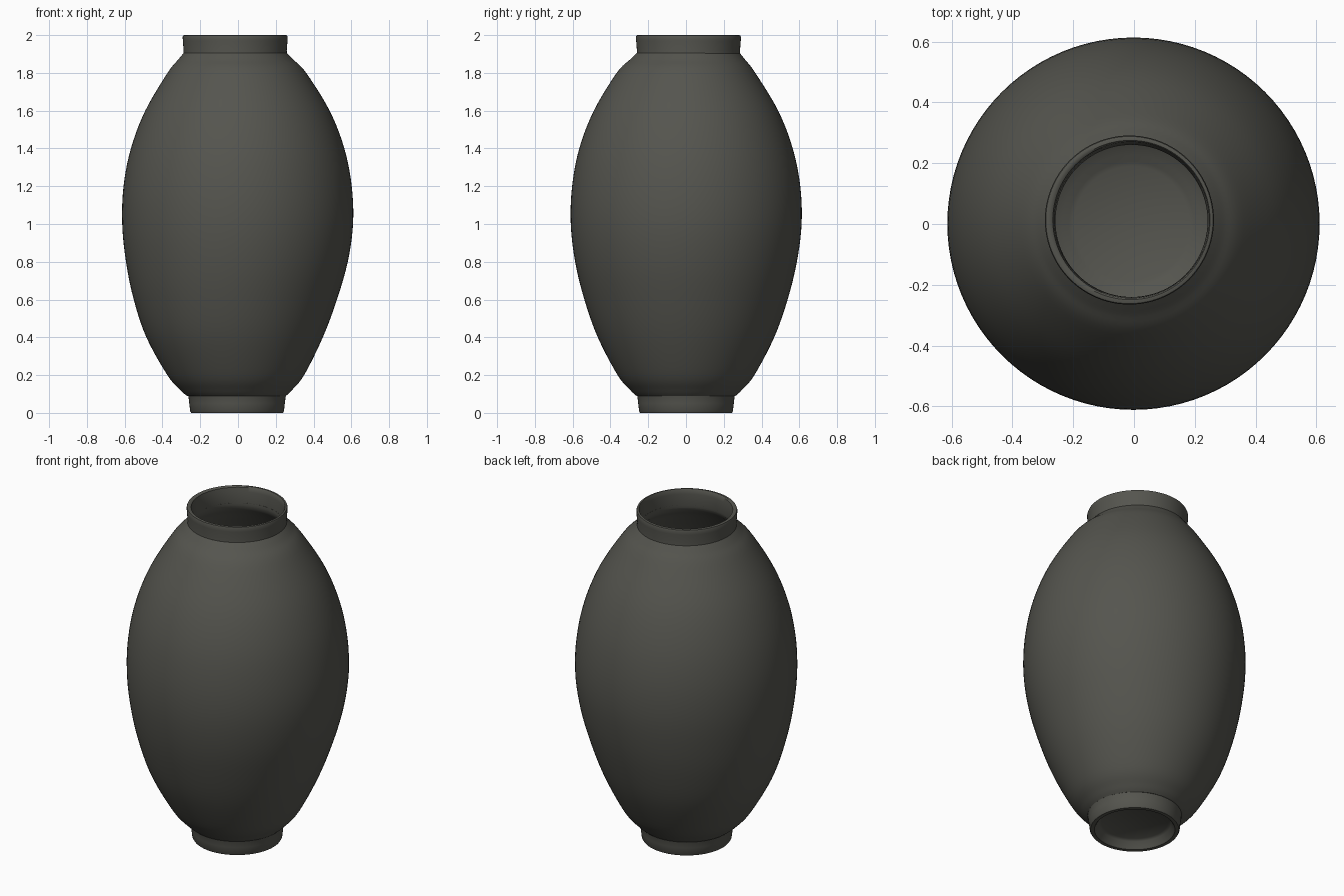
import bpy, bmesh, math

if "Cube" in bpy.data.objects:
    bpy.data.objects.remove(bpy.data.objects["Cube"])

SEGMENTS = 96

clay = bpy.data.materials.new("dark grey clay")
clay.diffuse_color = (0.09, 0.09, 0.077, 1)
clay.use_nodes = True
clay.node_tree.nodes["Principled BSDF"].inputs["Base Color"].default_value = clay.diffuse_color


def smooth(points, steps=5):
    """Catmull-Rom curve through (z, radius, centre x, centre y) rings."""
    out = []
    for i in range(len(points) - 1):
        p0, p1 = points[max(i - 1, 0)], points[i]
        p2, p3 = points[i + 1], points[min(i + 2, len(points) - 1)]
        for s in range(steps):
            t = s / steps
            out.append(tuple(
                0.5 * (2 * b + (c - a) * t + (2 * a - 5 * b + 4 * c - d) * t ** 2
                       + (3 * b - a - 3 * c + d) * t ** 3)
                for a, b, c, d in zip(p0, p1, p2, p3)))
    return out + [points[-1]]


def lathe(name, rings, closed=False, cap_start=False, cap_end=False):
    """Skin a stack of circles, each with its own radius and centre."""
    bm = bmesh.new()
    loops = []
    for z, r, cx, cy in rings:
        loops.append([bm.verts.new((cx + r * math.cos(2 * math.pi * k / SEGMENTS),
                                    cy + r * math.sin(2 * math.pi * k / SEGMENTS), z))
                      for k in range(SEGMENTS)])
    pairs = list(zip(loops, loops[1:]))
    if closed:
        pairs.append((loops[-1], loops[0]))
    for a, b in pairs:
        for k in range(SEGMENTS):
            n = (k + 1) % SEGMENTS
            bm.faces.new((a[k], a[n], b[n], b[k]))
    if cap_start:
        bm.faces.new(loops[0][::-1])
    if cap_end:
        bm.faces.new(loops[-1])
    bmesh.ops.recalc_face_normals(bm, faces=bm.faces)
    mesh = bpy.data.meshes.new(name)
    bm.to_mesh(mesh)
    bm.free()
    mesh.materials.append(clay)
    obj = bpy.data.objects.new(name, mesh)
    bpy.context.collection.objects.link(obj)
    bpy.ops.object.select_all(action='DESELECT')
    obj.select_set(True)
    bpy.context.view_layer.objects.active = obj
    bpy.ops.object.shade_smooth_by_angle(angle=math.radians(40))
    return obj


# Hollow egg-shaped body, leaning slightly off axis at the ends
outer = smooth([
    (0.09, 0.262, -0.008, 0.0), (0.12, 0.295, -0.01, 0.0),
    (0.20, 0.362, -0.012, 0.0), (0.40, 0.467, -0.018, 0.0),
    (0.60, 0.538, -0.014, 0.0), (0.80, 0.587, -0.006, 0.0),
    (1.00, 0.611, -0.002, 0.001), (1.20, 0.604, -0.002, 0.001),
    (1.40, 0.565, -0.002, 0.0), (1.60, 0.488, -0.003, 0.0),
    (1.80, 0.367, -0.006, 0.0), (1.87, 0.305, -0.012, 0.008),
    (1.905, 0.273, -0.015, 0.012)])
inner = smooth([
    (1.905, 0.25, -0.008, 0.01), (1.86, 0.265, -0.01, 0.006),
    (1.79, 0.325, -0.006, 0.0), (1.60, 0.445, -0.003, 0.0),
    (1.20, 0.564, -0.002, 0.0), (0.80, 0.546, -0.006, 0.0),
    (0.40, 0.424, -0.018, 0.0), (0.20, 0.305, -0.012, 0.0),
    (0.13, 0.19, -0.008, 0.0)])
lathe("jar_body", outer + inner, cap_start=True, cap_end=True)

# Upright collar around the mouth, with a softened rim
nx, ny = -0.015, 0.013
lathe("neck_collar", [
    (1.895, 0.274, nx, ny), (1.92, 0.273, nx, ny), (1.97, 0.277, nx, ny),
    (1.99, 0.278, nx, ny), (1.998, 0.275, nx, ny), (2.0, 0.269, nx, ny),
    (2.0, 0.262, nx + 0.003, ny), (1.995, 0.257, nx + 0.005, ny),
    (1.97, 0.254, nx + 0.007, ny), (1.90, 0.25, nx + 0.007, ny - 0.003),
    (1.885, 0.253, nx + 0.006, ny - 0.004)], closed=True)

# Foot ring with a shallow recess underneath
fx = -0.005
lathe("foot_ring", [
    (0.10, 0.262, fx, 0), (0.085, 0.257, fx, 0), (0.05, 0.253, fx, 0),
    (0.008, 0.248, fx, 0), (0.0, 0.243, fx, 0), (0.0, 0.222, fx, 0),
    (0.008, 0.215, fx, 0), (0.04, 0.20, fx, 0), (0.05, 0.185, fx, 0)],
    cap_start=True, cap_end=True)
